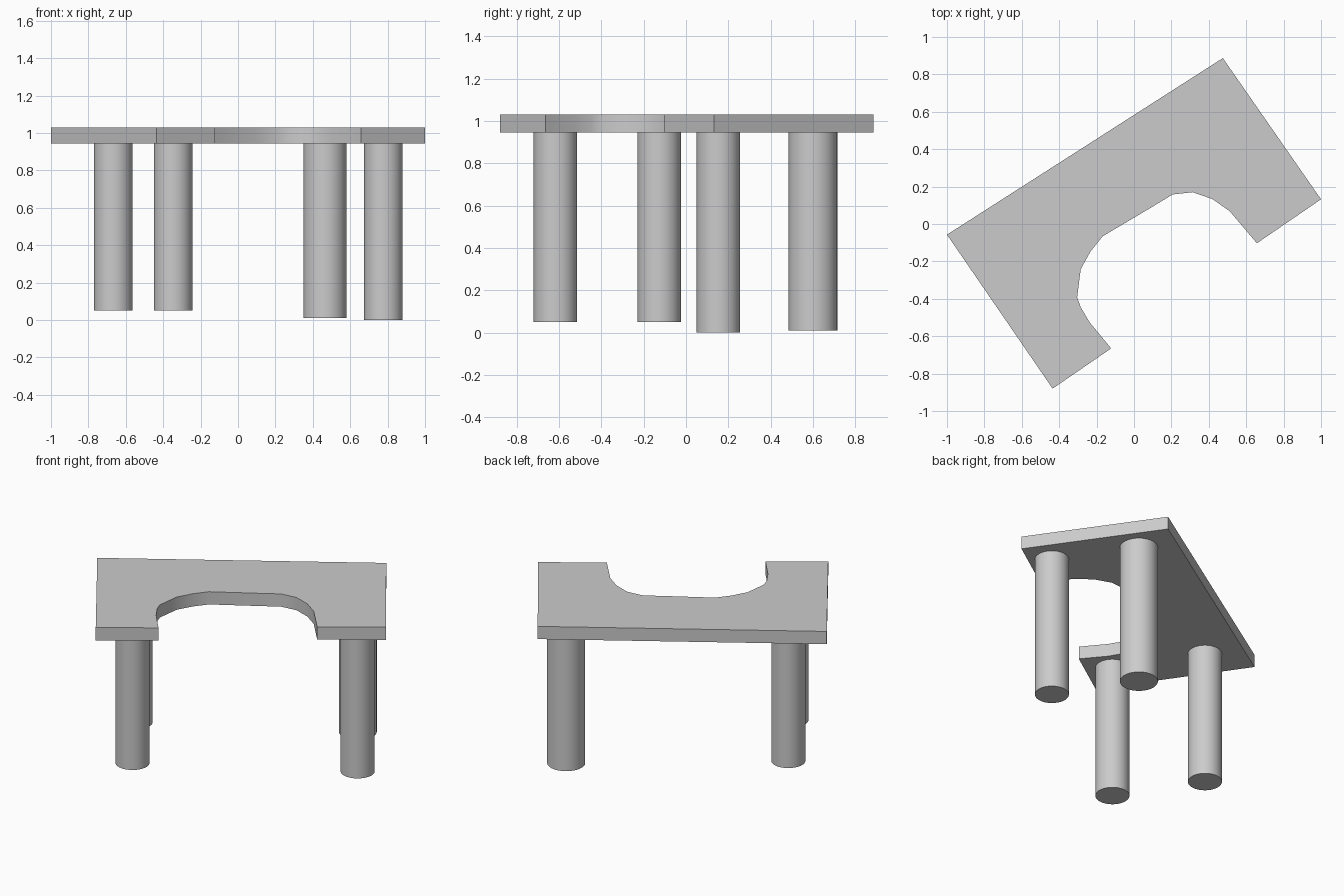
import bpy
import bmesh
import math

cube = bpy.data.objects.get("Cube")
if cube:
    bpy.data.objects.remove(cube, do_unlink=True)

TOP_Z, UNDER_Z = 1.03, 0.945

grey = bpy.data.materials.new("plain_grey")
grey.use_nodes = True
COLOUR = (0.6, 0.6, 0.6, 1)
grey.diffuse_color = COLOUR
grey.node_tree.nodes["Principled BSDF"].inputs["Base Color"].default_value = COLOUR


def finish(obj):
    """Give the part its colour and smooth its curves, keeping edges sharp."""
    obj.data.materials.append(grey)
    bpy.ops.object.select_all(action="DESELECT")
    obj.select_set(True)
    bpy.context.view_layer.objects.active = obj
    bpy.ops.object.shade_smooth_by_angle(angle=math.radians(32))


# Table top: a turned rectangle with a rounded notch in its long side
corners = [(-0.435, -0.88), (-1, -0.057), (0.475, 0.887), (1, 0.132)]
notch = [(0.657, -0.103), (0.512, 0.068), (0.42, 0.133), (0.314, 0.17),
         (0.207, 0.158), (0.095, 0.09), (-0.168, -0.066), (-0.232, -0.146),
         (-0.285, -0.242), (-0.304, -0.392), (-0.285, -0.445),
         (-0.237, -0.526), (-0.122, -0.665)]
bm = bmesh.new()
base = bm.faces.new([bm.verts.new((x, y, UNDER_Z)) for x, y in corners + notch])
raised = bmesh.ops.extrude_face_region(bm, geom=[base], use_keep_orig=True)
bmesh.ops.translate(bm, vec=(0, 0, TOP_Z - UNDER_Z),
                    verts=[v for v in raised["geom"] if isinstance(v, bmesh.types.BMVert)])
bmesh.ops.recalc_face_normals(bm, faces=bm.faces)
mesh = bpy.data.meshes.new("table_top")
bm.to_mesh(mesh)
bm.free()
table_top = bpy.data.objects.new("table_top", mesh)
bpy.context.collection.objects.link(table_top)
finish(table_top)

# Round legs of slightly different lengths: name, x, y, radius, foot height
legs = [("right_back_leg", -0.667, -0.127, 0.103, 0.05),
        ("right_front_leg", -0.347, -0.617, 0.103, 0.05),
        ("left_back_leg", 0.465, 0.6, 0.115, 0.01),
        ("left_front_leg", 0.777, 0.153, 0.103, 0)]
for name, x, y, radius, foot in legs:
    bpy.ops.mesh.primitive_cylinder_add(vertices=48, radius=radius, depth=UNDER_Z - foot,
                                        location=(x, y, (UNDER_Z + foot) / 2))
    leg = bpy.context.object
    leg.name = name
    finish(leg)
